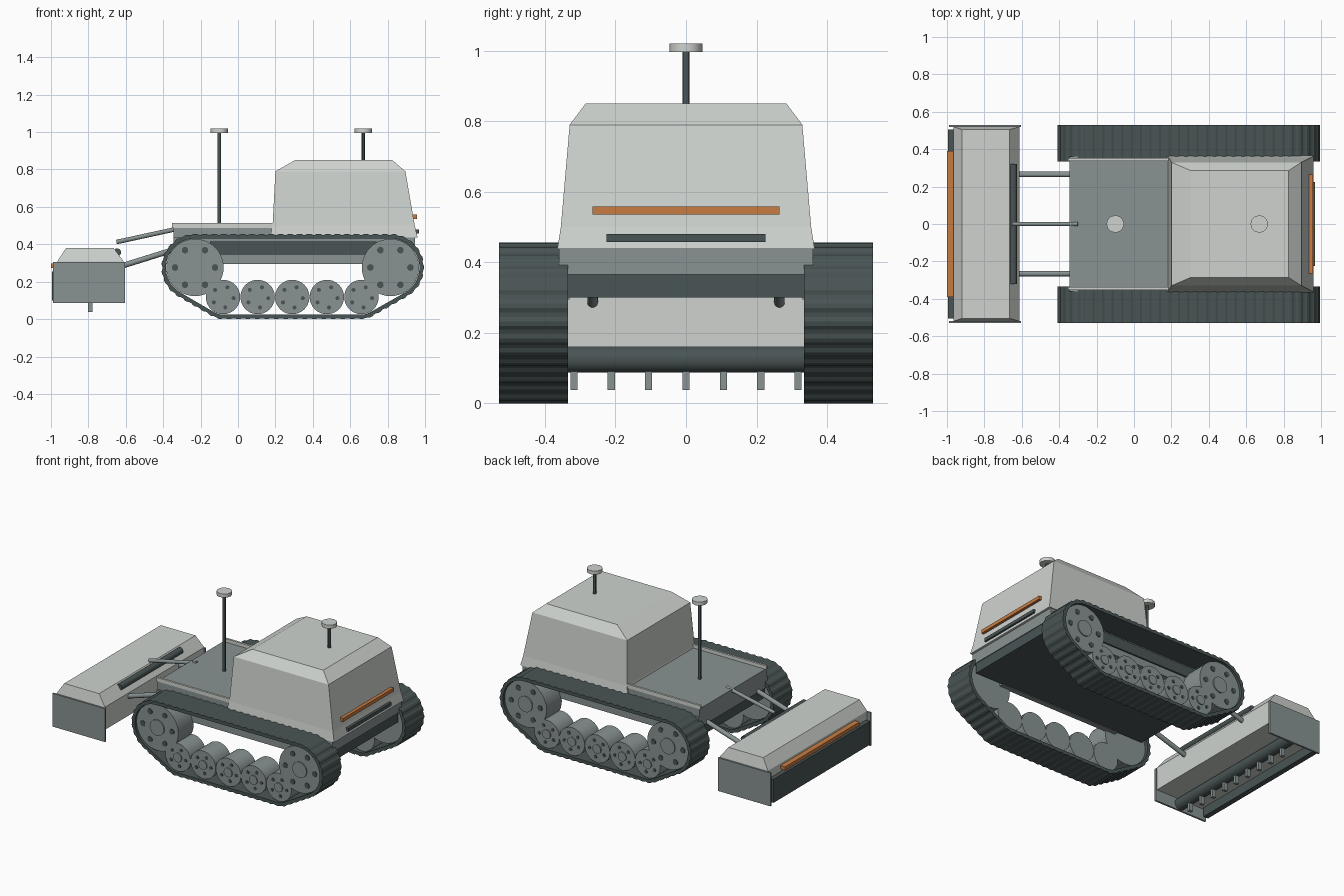
import bpy, bmesh, math
from mathutils import Vector
from mathutils.geometry import convex_hull_2d

cube = bpy.data.objects.get("Cube")
if cube:
    bpy.data.objects.remove(cube, do_unlink=True)


def material(name, *rgb):
    m = bpy.data.materials.new(name)
    m.use_nodes = True
    m.diffuse_color = (*rgb, 1)
    m.node_tree.nodes["Principled BSDF"].inputs["Base Color"].default_value = (*rgb, 1)
    return m


LIGHT = material("light_grey_paint", 0.62, 0.65, 0.62)
GREY = material("mid_grey_metal", 0.25, 0.29, 0.29)
DARK = material("dark_grey_rubber", 0.068, 0.09, 0.09)
ORANGE = material("orange_light", 0.58, 0.2, 0.055)


def finish(name, bm, mat):
    bmesh.ops.recalc_face_normals(bm, faces=bm.faces)
    me = bpy.data.meshes.new(name)
    bm.to_mesh(me)
    bm.free()
    me.materials.append(mat)
    ob = bpy.data.objects.new(name, me)
    bpy.context.collection.objects.link(ob)
    return ob


def loft(name, rings, mat):
    """Stack of rectangles (x0, x1, half width, z), capped at both ends."""
    bm = bmesh.new()
    loops = [[bm.verts.new(p) for p in ((a, -w, z), (b, -w, z), (b, w, z), (a, w, z))]
             for a, b, w, z in rings]
    bm.faces.new(loops[0])
    bm.faces.new(loops[-1])
    for lo, hi in zip(loops, loops[1:]):
        for i in range(4):
            j = (i + 1) % 4
            bm.faces.new((lo[i], lo[j], hi[j], hi[i]))
    return finish(name, bm, mat)


def box(name, x, y, z, mat):
    bm = bmesh.new()
    bmesh.ops.create_cube(bm, size=1)
    for v in bm.verts:
        v.co = [r[0] if c < 0 else r[1] for c, r in zip(v.co, (x, y, z))]
    return finish(name, bm, mat)


def rod(name, start, end, r, mat, sides=16):
    start, end = Vector(start), Vector(end)
    d = end - start
    bpy.ops.mesh.primitive_cylinder_add(vertices=sides, radius=r, depth=d.length,
                                        location=(start + end) / 2,
                                        rotation=d.to_track_quat('Z', 'Y').to_euler())
    ob = bpy.context.object
    ob.name = name
    ob.data.materials.append(mat)
    bpy.ops.object.shade_smooth_by_angle()
    return ob


# Hull, deck and hood
box("hull_tub", (-0.34, 0.94), (-0.335, 0.335), (0.30, 0.37), DARK)
box("hull_upper", (-0.345, 0.945), (-0.36, 0.36), (0.365, 0.437), GREY)
box("deck", (-0.345, 0.25), (-0.35, 0.35), (0.43, 0.49), GREY)
loft("hood", [(0.17, 0.96, 0.365, 0.437), (0.185, 0.945, 0.355, 0.5),
              (0.2, 0.895, 0.33, 0.79), (0.305, 0.825, 0.285, 0.85)], LIGHT)
box("rear_light_strip", (0.93, 0.957), (-0.265, 0.265), (0.535, 0.558), ORANGE)
box("rear_vent", (0.945, 0.967), (-0.225, 0.225), (0.458, 0.48), DARK)

# Antenna masts
for name, x, base in (("deck", -0.1, 0.48), ("hood", 0.67, 0.84)):
    rod(name + "_mast", (x, 0, base), (x, 0, 1.0), 0.01, DARK, 12)
    rod(name + "_antenna", (x, 0, 0.996), (x, 0, 1.02), 0.047, LIGHT, 12)

# Running gear layout: x, z, wheel radius, hub radius, bolt circle, bolt radius, bolt count
SPROCKET = (0.153, 0.052, 0.107, 0.018, 6)
ROLLER = (0.092, 0.03, 0.057, 0.011, 5)
wheels = [(x, 0.276, *SPROCKET) for x in (-0.23, 0.815)]
wheels += [(-0.08 + 0.185 * i, 0.118, *ROLLER) for i in range(5)]


def track_section(links=64, gap=0.022, thick=0.02, lug=0.005):
    """Closed belt section around the wheels, with a raised lug on every link."""
    outer, inner = [], []
    for x, z, r, *_ in wheels:
        for i in range(64):
            d = Vector((math.cos(i * math.tau / 64), math.sin(i * math.tau / 64)))
            outer.append(Vector((x, z)) + d * (r + gap))
            inner.append(Vector((x, z)) + d * (r + gap - thick))
    hull = convex_hull_2d(outer)
    pairs = [(outer[a], outer[b], inner[a], inner[b]) for a, b in zip(hull, hull[1:] + hull[:1])]
    step = sum((b - a).length for a, b, _, _ in pairs) / (links * 4)
    section, travelled, k = [], 0.0, 0
    for a, b, c, d in pairs:
        length = (b - a).length
        while k < links * 4 and k * step < travelled + length:
            t = (k * step - travelled) / length
            o, i = a.lerp(b, t), c.lerp(d, t)
            section.append((o + (o - i).normalized() * (lug if k % 4 > 1 else 0), i))
            k += 1
        travelled += length
    return section


section = track_section()
for side, s in (("left", 1), ("right", -1)):
    # Belt
    bm = bmesh.new()
    rows = [[bm.verts.new((p.x, s * y, max(p.y, 0))) for p, y in
             ((o, 0.335), (o, 0.53), (i, 0.53), (i, 0.335))] for o, i in section]
    for n, row in enumerate(rows):
        nxt = rows[(n + 1) % len(rows)]
        for i in range(4):
            j = (i + 1) % 4
            bm.faces.new((row[i], row[j], nxt[j], nxt[i]))
    finish(side + "_track_belt", bm, DARK)

    # Wheels with hubs and bolts
    for n, (x, z, r, hub, circle, bolt, count) in enumerate(wheels):
        tag = f"{side}_{'sprocket' if n < 2 else 'roller'}_{n}"
        rod(tag, (x, s * 0.355, z), (x, s * 0.515, z), r, GREY, 40)
        rod(tag + "_hub", (x, s * 0.51, z), (x, s * 0.522, z), hub, GREY, 24)
        for i in range(count):
            a = math.tau * (i + 0.5) / count + math.pi / 6
            bx, bz = x + circle * math.cos(a), z + circle * math.sin(a)
            rod(f"{tag}_bolt_{i}", (bx, s * 0.51, bz), (bx, s * 0.519, bz), bolt, DARK, 10)

    # Frame rails and deck rims
    box(side + "_return_beam", (-0.15, 0.74), sorted((s * 0.33, s * 0.375)), (0.345, 0.415), DARK)
    box(side + "_side_rail", (-0.15, 0.74), sorted((s * 0.33, s * 0.365)), (0.295, 0.345), GREY)
    box(side + "_deck_rim", (-0.352, 0.19), sorted((s * 0.338, s * 0.352)), (0.488, 0.513), LIGHT)

    # Lower link arm and implement side plate
    rod(side + "_lower_link", (-0.635, s * 0.265, 0.28), (-0.33, s * 0.265, 0.375), 0.015, GREY)
    box(side + "_side_plate", (-0.99, -0.605), sorted((s * 0.518, s * 0.53)), (0.085, 0.305), GREY)

# Implement: housing, top link, rotor and tines
rod("top_link", (-0.65, 0, 0.412), (-0.3, 0, 0.488), 0.012, GREY)
loft("implement_housing", [(-0.965, -0.612, 0.52, 0.16), (-0.965, -0.612, 0.52, 0.31),
                           (-0.92, -0.665, 0.505, 0.38)], LIGHT)
rod("hitch_tube", (-0.646, -0.32, 0.357), (-0.646, 0.32, 0.357), 0.021, DARK)
box("rear_flap", (-0.995, -0.96), (-0.505, 0.505), (0.1, 0.255), DARK)
box("flap_light_strip", (-1.0, -0.96), (-0.39, 0.39), (0.272, 0.296), ORANGE)
rod("rotor", (-0.79, -0.52, 0.125), (-0.79, 0.52, 0.125), 0.038, DARK, 24)
for i in range(9):
    y = (i - 4) * 0.106
    box(f"tine_{i}", (-0.803, -0.777), (y - 0.01, y + 0.01), (0.037, 0.11), GREY)
